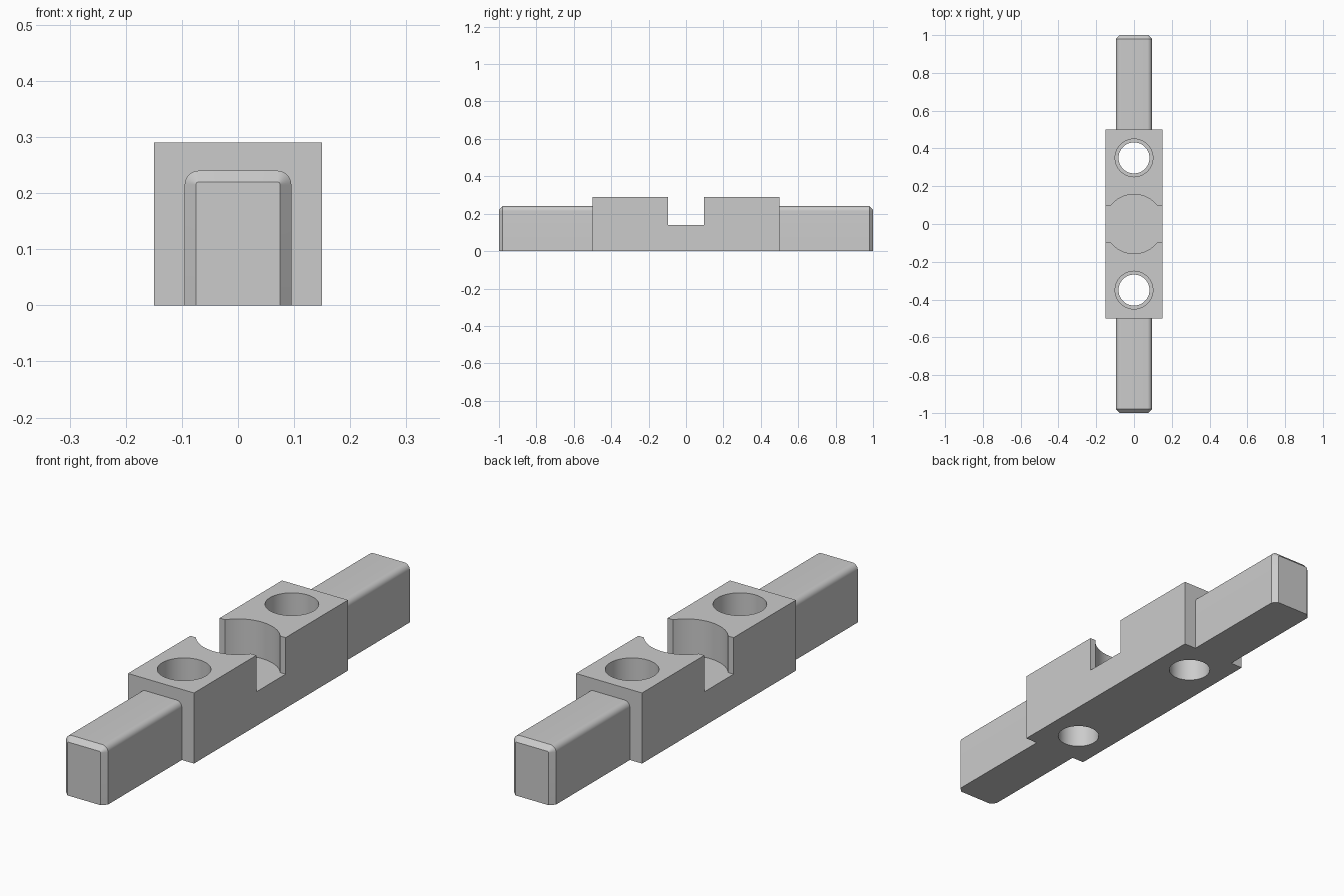
import bpy
import bmesh
from math import cos, sin, pi, radians

if "Cube" in bpy.data.objects:
    bpy.data.objects.remove(bpy.data.objects["Cube"])

grey = bpy.data.materials.new("plain grey")
grey.use_nodes = True
grey.diffuse_color = (0.6, 0.6, 0.6, 1)
grey.node_tree.nodes["Principled BSDF"].inputs["Base Color"].default_value = (0.6, 0.6, 0.6, 1)

BLOCK_W, BLOCK_L, BLOCK_H = 0.30, 1.0, 0.29
NOTCH_FLOOR = 0.14


def add_box(name, size, centre):
    bpy.ops.mesh.primitive_cube_add(size=1, location=centre)
    ob = bpy.context.object
    ob.name = name
    ob.scale = size
    bpy.ops.object.transform_apply(location=True, rotation=False, scale=True)
    return ob


def add_cylinder(radius, bottom, top, y=0):
    bpy.ops.mesh.primitive_cylinder_add(vertices=64, radius=radius, depth=top - bottom,
                                        location=(0, y, (top + bottom) / 2))
    return bpy.context.object


def cut(target, cutter):
    cutter.hide_render = True
    bpy.context.view_layer.objects.active = target
    mod = target.modifiers.new("cut", "BOOLEAN")
    mod.operation = "DIFFERENCE"
    mod.solver = "EXACT"
    mod.object = cutter
    bpy.ops.object.modifier_apply(modifier=mod.name)
    bpy.data.objects.remove(cutter)


def finish(ob):
    ob.data.materials.clear()
    ob.data.materials.append(grey)
    bpy.ops.object.select_all(action="DESELECT")
    ob.select_set(True)
    bpy.context.view_layer.objects.active = ob
    bpy.ops.object.shade_smooth_by_angle(angle=radians(30))


# Centre block with cross notch, round pocket and two stepped holes
block = add_box("centre_block", (BLOCK_W, BLOCK_L, BLOCK_H), (0, 0, BLOCK_H / 2))
cut(block, add_box("notch_cutter", (0.5, 0.19, 0.3), (0, 0, NOTCH_FLOOR + 0.15)))
cut(block, add_cylinder(0.157, NOTCH_FLOOR, 0.4))
for y in (-0.35, 0.35):
    cut(block, add_cylinder(0.082, -0.1, 0.4, y))
    cut(block, add_cylinder(0.10, NOTCH_FLOOR, 0.4, y))
finish(block)


def arch_profile(half, height, radius, steps=8):
    """Flat-bottomed outline with two rounded top corners."""
    pts = [(half, 0)]
    for cx, start in ((half - radius, 0), (radius - half, pi / 2)):
        for i in range(steps + 1):
            a = start + pi / 2 * i / steps
            pts.append((cx + radius * cos(a), height - radius + radius * sin(a)))
    return pts + [(-half, 0)]


# End bars: rounded upper edges, chamfered tips
def add_bar(name, side):
    bm = bmesh.new()
    sections = [(0.5, arch_profile(0.095, 0.24, 0.025)),
                (0.98, arch_profile(0.095, 0.24, 0.025)),
                (1.0, arch_profile(0.075, 0.22, 0.005))]
    rings = [[bm.verts.new((x, side * y, z)) for x, z in prof] for y, prof in sections]
    n = len(rings[0])
    for a, b in zip(rings, rings[1:]):
        for i in range(n):
            j = (i + 1) % n
            bm.faces.new((a[i], a[j], b[j], b[i]))
    bm.faces.new(rings[0])
    bm.faces.new(rings[-1])
    bmesh.ops.recalc_face_normals(bm, faces=bm.faces)
    mesh = bpy.data.meshes.new(name)
    bm.to_mesh(mesh)
    bm.free()
    ob = bpy.data.objects.new(name, mesh)
    bpy.context.collection.objects.link(ob)
    finish(ob)


add_bar("front_bar", -1)
add_bar("back_bar", 1)
